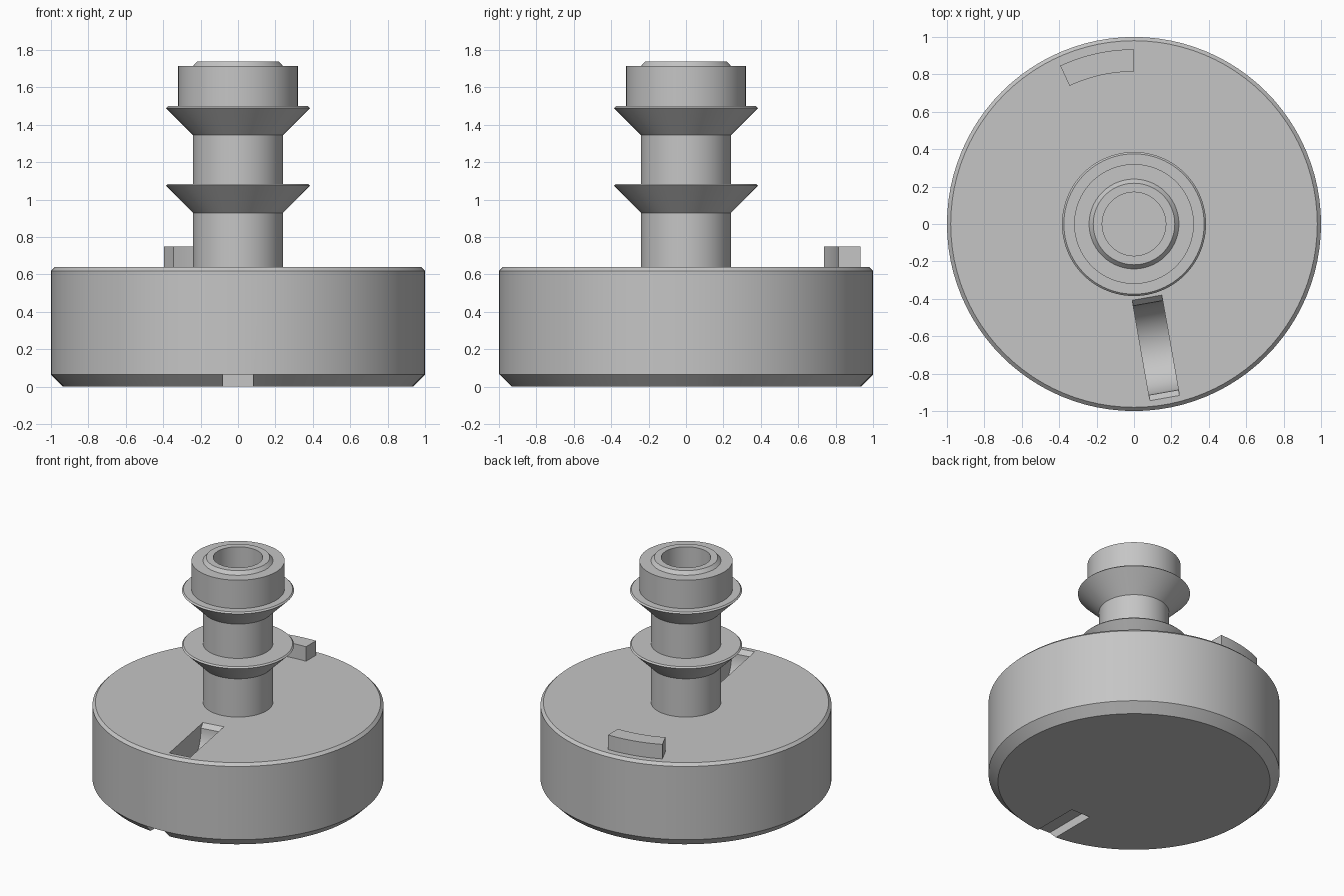
import bpy, bmesh, math
from mathutils import Matrix, Vector

if "Cube" in bpy.data.objects:
    bpy.data.objects.remove(bpy.data.objects["Cube"])

GREY = bpy.data.materials.new("plain grey")
GREY.use_nodes = True
GREY.diffuse_color = (0.56, 0.56, 0.56, 1)
GREY.node_tree.nodes["Principled BSDF"].inputs["Base Color"].default_value = (0.56, 0.56, 0.56, 1)


def make_object(name, bm):
    bmesh.ops.recalc_face_normals(bm, faces=bm.faces)
    mesh = bpy.data.meshes.new(name)
    bm.to_mesh(mesh)
    bm.free()
    mesh.materials.append(GREY)
    obj = bpy.data.objects.new(name, mesh)
    bpy.context.collection.objects.link(obj)
    return obj


def activate(obj):
    bpy.ops.object.select_all(action="DESELECT")
    obj.select_set(True)
    bpy.context.view_layer.objects.active = obj


def lathe(name, profile, steps=96):
    """Spin an (r, z) profile about z; ends lie on the axis."""
    bm = bmesh.new()
    verts = [bm.verts.new((r, 0, z)) for r, z in profile]
    edges = [bm.edges.new(pair) for pair in zip(verts, verts[1:])]
    bmesh.ops.spin(bm, geom=verts + edges, cent=(0, 0, 0), axis=(0, 0, 1),
                   angle=math.tau, steps=steps, use_duplicate=False)
    bmesh.ops.remove_doubles(bm, verts=bm.verts, dist=0.0001)
    return make_object(name, bm)


def prism(name, points, depth, matrix):
    """Extrude a flat outline along its local z, then place it."""
    bm = bmesh.new()
    face = bm.faces.new([bm.verts.new((x, y, 0)) for x, y in points])
    out = bmesh.ops.extrude_face_region(bm, geom=[face])["geom"]
    bmesh.ops.translate(bm, vec=Vector((0, 0, depth)),
                        verts=[v for v in out if isinstance(v, bmesh.types.BMVert)])
    bmesh.ops.transform(bm, matrix=matrix, verts=bm.verts)
    return make_object(name, bm)


def radial_cut(target, name, outline, width, degrees):
    """Cut an (r, z) outline of the given width, pointing outwards at an angle."""
    place = (Matrix.Rotation(math.radians(degrees), 4, "Z")
             @ Matrix.Translation((0, width / 2, 0))
             @ Matrix.Rotation(math.pi / 2, 4, "X"))
    cutter = prism(name, outline, width, place)
    cutter.hide_render = True
    mod = target.modifiers.new(name, "BOOLEAN")
    mod.operation = "DIFFERENCE"
    mod.solver = "EXACT"
    mod.object = cutter
    activate(target)
    bpy.ops.object.modifier_apply(modifier=mod.name)
    bpy.data.objects.remove(cutter)


def arc(radius, start, end, count, cx=0.0, cy=0.0):
    angles = [math.radians(start + (end - start) * i / count) for i in range(count + 1)]
    return [(cx + radius * math.cos(a), cy + radius * math.sin(a)) for a in angles]


# Chamfered drum
drum = lathe("drum", [(0, 0), (0.935, 0), (1, 0.065), (1, 0.62), (0.98, 0.64), (0, 0.64)])

# Rounded pocket in the top, with chamfered ends
pocket = [(0.38, 0.66)] + arc(0.2425, 180, 360, 32, 0.6725, 0.61) + [(0.965, 0.66)]
radial_cut(drum, "pocket", pocket, 0.16, -80)

# Straight notch under the front edge
radial_cut(drum, "notch", [(0.57, -0.1), (1.1, -0.1), (1.1, 0.065), (0.57, 0.065)], 0.16, -90)

# Hollow stem with two flared collars and a cap
stem_profile = [(0, 0.62), (0.24, 0.62)]
for base in (0.93, 1.345):
    stem_profile += [(0.24, base), (0.385, base + 0.145), (0.375, base + 0.155), (0.24, base + 0.155)]
stem_profile[-1] = (0.32, 1.5)
stem_profile += [(0.32, 1.715), (0.24, 1.715), (0.218, 1.74), (0.17, 1.74), (0.17, 0.65), (0, 0.65)]
stem = lathe("stem", stem_profile)

# Curved stop block near the back edge
stop = prism("stop_block", arc(0.934, 90, 115, 10) + arc(0.815, 115, 90, 10), 0.13,
             Matrix.Translation((0, 0, 0.62)))

for part in (drum, stem, stop):
    activate(part)
    bpy.ops.object.shade_smooth_by_angle(angle=math.radians(25))
